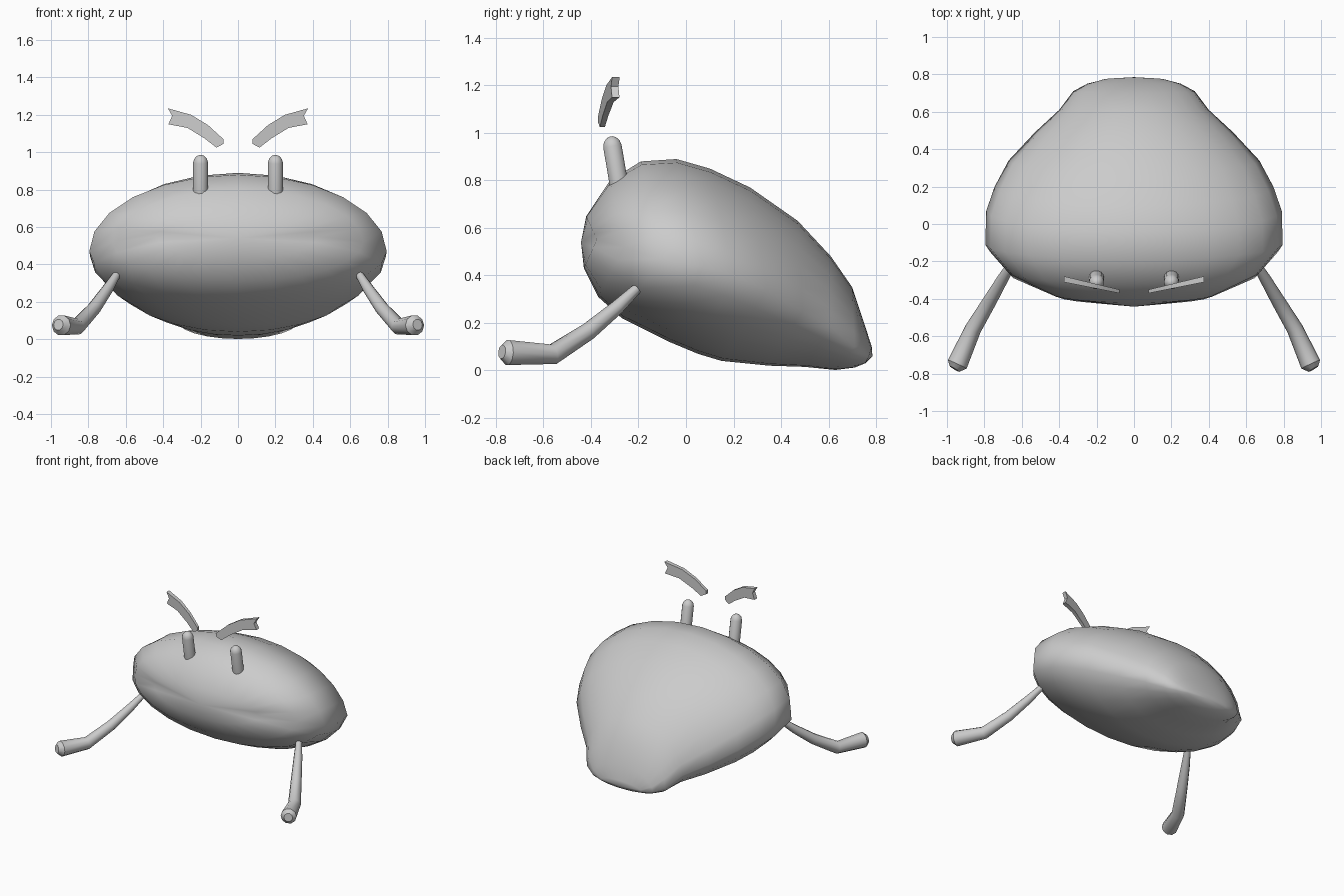
import bpy, bmesh, math
from mathutils import Vector

if "Cube" in bpy.data.objects:
    bpy.data.objects.remove(bpy.data.objects["Cube"])


def finish(name, bm, smooth=None, mirror=False):
    bmesh.ops.recalc_face_normals(bm, faces=bm.faces)
    me = bpy.data.meshes.new(name)
    bm.to_mesh(me)
    bm.free()
    ob = bpy.data.objects.new(name, me)
    bpy.context.collection.objects.link(ob)
    if mirror:
        ob.modifiers.new("Mirror", 'MIRROR').use_axis[0] = True
    if smooth:
        bpy.ops.object.select_all(action='DESELECT')
        ob.select_set(True)
        bpy.context.view_layer.objects.active = ob
        bpy.ops.object.shade_smooth_by_angle(angle=math.radians(smooth))
    return ob


def bridge(bm, rings):
    for a, b in zip(rings, rings[1:]):
        n = max(len(a), len(b))
        for i in range(n):
            j = (i + 1) % n
            if len(a) == 1:
                bm.faces.new((a[0], b[i], b[j]))
            elif len(b) == 1:
                bm.faces.new((a[i], a[j], b[0]))
            else:
                bm.faces.new((a[i], a[j], b[j], b[i]))


def tube(bm, path, sides):
    """Round tube through (point, radius) pairs with capped ends."""
    pts = [Vector(p) for p, r in path]
    rings = []
    for k, (p, r) in enumerate(path):
        d = (pts[min(k + 1, len(pts) - 1)] - pts[max(k - 1, 0)]).normalized()
        u = d.cross(Vector((0, 0, 1)) if abs(d.z) < 0.9 else Vector((0, 1, 0))).normalized()
        v = d.cross(u)
        rings.append([bm.verts.new(pts[k] + r * (math.cos(t) * u + math.sin(t) * v))
                      for t in (2 * math.pi * i / sides for i in range(sides))])
    bridge(bm, rings)
    bm.faces.new(rings[0])
    bm.faces.new(rings[-1])


# Body: tilted cross-sections, each (top y,z), (side y,z,half width), (bottom y,z)
sections = [
    ((-.42, .65), (-.375, .55, .43), (-.43, .43)),
    ((-.32, .80), (-.26, .52, .67), (-.37, .31)),
    ((-.19, .88), (-.11, .47, .795), (-.27, .22)),
    ((-.04, .89), (.07, .44, .79), (-.07, .12)),
    ((.10, .85), (.20, .40, .745), (.05, .07)),
    ((.27, .77), (.34, .34, .67), (.15, .04)),
    ((.47, .63), (.49, .25, .53), (.35, .02)),
    ((.61, .48), (.61, .18, .40), (.50, .015)),
    ((.70, .35), (.71, .10, .325), (.63, .002)),
    ((.75, .20), (.75, .07, .25), (.71, .012)),
    ((.782, .10), (.77, .06, .17), (.755, .03)),
]
N = 24
bm = bmesh.new()
rings = [[bm.verts.new((0, -.442, .54))]]
for top, (sy, sz, w), bot in sections:
    ring = []
    for i in range(N):
        t = 2 * math.pi * i / N
        s, e = abs(math.sin(t)), top if math.sin(t) >= 0 else bot
        ring.append(bm.verts.new((w * math.cos(t), sy + (e[0] - sy) * s, sz + (e[1] - sz) * s)))
    rings.append(ring)
rings.append([bm.verts.new((0, .785, .06))])
bridge(bm, rings)
finish("body", bm, 60)

# Arms: thin at the shoulder, thicker at the hand
bm = bmesh.new()
tube(bm, [((.64, -.19, .36), .02), ((.70, -.29, .265), .03), ((.77, -.41, .165), .037),
          ((.86, -.56, .068), .044), ((.945, -.75, .075), .055), ((.96, -.775, .078), .03)], 10)
finish("arms", bm, 40, True)

# Eye stalks: round-topped pegs
bm = bmesh.new()
tube(bm, [((.2, -.275, .74), .04), ((.2, -.31, .945), .04), ((.2, -.313, .965), .034),
          ((.2, -.315, .98), .02), ((.2, -.316, .985), .006)], 14)
finish("eye_stalks", bm, 50, True)

# Floating eyebrows: notched curved plates leaning back toward the outer end
upper = [(.078, 1.07), (.16, 1.145), (.25, 1.20), (.375, 1.235)]
middle = [(.078, 1.045), (.15, 1.11), (.25, 1.165), (.352, 1.195)]
lower = [(.115, 1.025), (.18, 1.075), (.27, 1.13), (.372, 1.15)]
bm = bmesh.new()
rings = []
for trio in zip(upper, middle, lower):
    loop = [(x, -.37 + .2 * (x - .08), z) for x, z in trio]
    loop += [(x, y + .02 + .04 * (x - .08), z) for x, y, z in reversed(loop)]
    rings.append([bm.verts.new(p) for p in loop])
bridge(bm, rings)
for r in (rings[0], rings[-1]):
    bm.faces.new((r[0], r[1], r[4], r[5]))
    bm.faces.new((r[1], r[2], r[3], r[4]))
finish("eyebrows", bm, 30, True)
